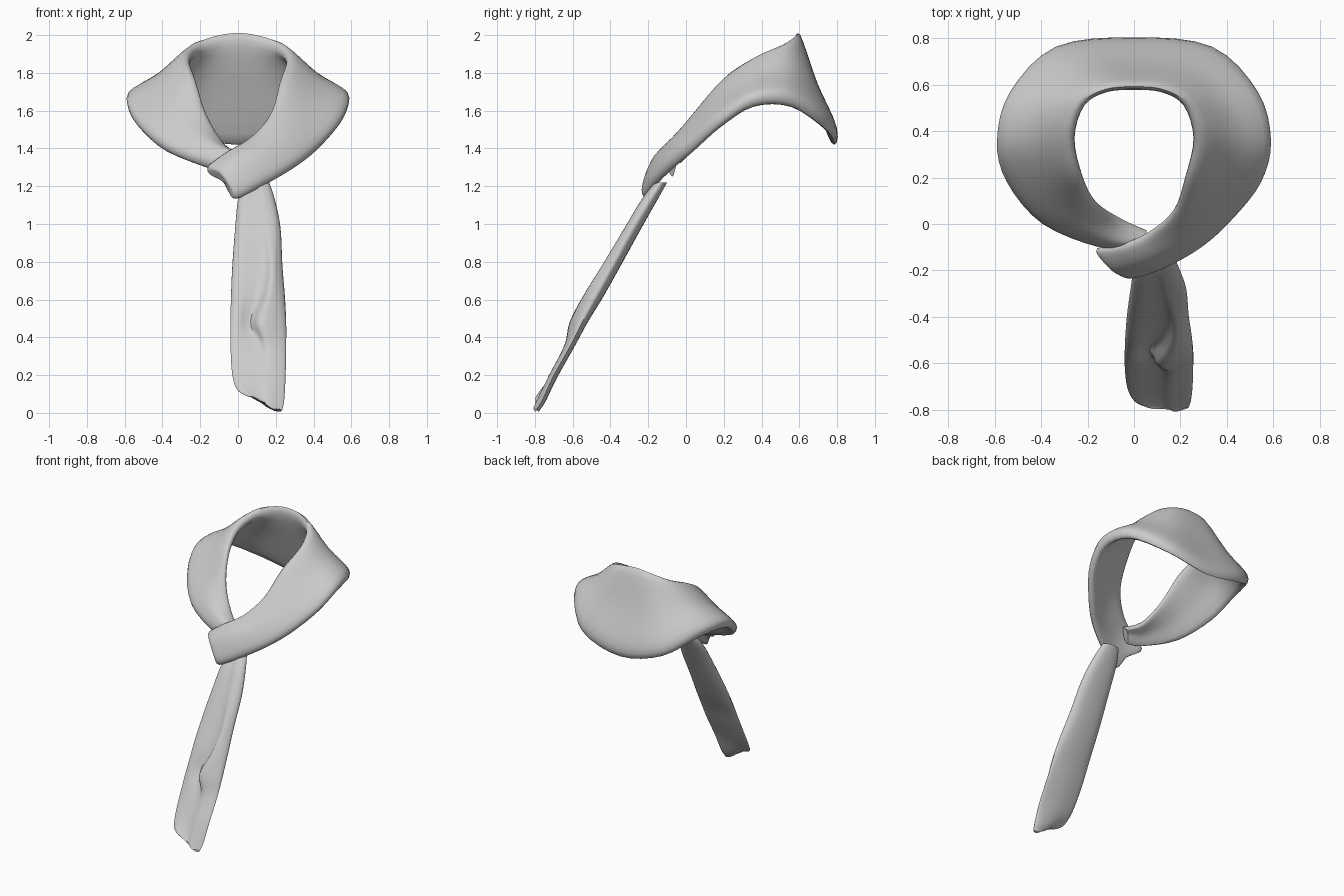
import bpy, bmesh, math
from mathutils import Vector as V

if "Cube" in bpy.data.objects:
    bpy.data.objects.remove(bpy.data.objects["Cube"])

cloth = bpy.data.materials.new("grey cloth")
cloth.diffuse_color = (0.6, 0.6, 0.6, 1)
cloth.use_nodes = True
cloth.node_tree.nodes["Principled BSDF"].inputs["Base Color"].default_value = cloth.diffuse_color


def spline(pts, n, closed):
    """Catmull-Rom samples through the points."""
    m, out = len(pts), []
    for i in range(m if closed else m - 1):
        a, b, c, d = [pts[(i + k) % m] if closed else pts[min(max(i + k, 0), m - 1)]
                      for k in (-1, 0, 1, 2)]
        for j in range(n):
            t = j / n
            out.append(0.5 * (2 * b + (c - a) * t + (2 * a - 5 * b + 4 * c - d) * t * t
                              + (3 * b - a - 3 * c + d) * t ** 3))
    return out if closed else out + [pts[-1]]


def loft(name, rings, along, around):
    """Smooth capped tube through matching cross-sections."""
    rails = [spline(list(r), along, False) for r in zip(*rings)]
    sections = [spline(list(s), around, True) for s in zip(*rails)]
    bm = bmesh.new()
    vs = [[bm.verts.new(p) for p in s] for s in sections]
    k = len(vs[0])
    for a, b in zip(vs, vs[1:]):
        for i in range(k):
            bm.faces.new((a[i], a[(i + 1) % k], b[(i + 1) % k], b[i]))
    bm.faces.new(vs[0])
    bm.faces.new(vs[-1])
    bmesh.ops.recalc_face_normals(bm, faces=bm.faces)
    me = bpy.data.meshes.new(name)
    bm.to_mesh(me)
    bm.free()
    me.materials.append(cloth)
    ob = bpy.data.objects.new(name, me)
    bpy.context.collection.objects.link(ob)
    bpy.ops.object.select_all(action='DESELECT')
    ob.select_set(True)
    bpy.context.view_layer.objects.active = ob
    bpy.ops.object.shade_smooth_by_angle(angle=math.radians(50))
    return ob


# Collar stations: fold ridge (x, y, z) and flap lip (x, y, z)
half = [
    (.255, .20, 1.77, .54, .18, 1.58),
    (.29, .37, 1.885, .582, .36, 1.69),
    (.245, .52, 1.95, .525, .57, 1.69),
    (.14, .59, 1.985, .33, .76, 1.57),
]
left_end = [
    (.05, -.05, 1.36, .00, -.10, 1.30),
    (-.07, .00, 1.42, -.15, -.10, 1.34),
    (-.19, .08, 1.59, -.39, .00, 1.44),
]
right_end = [
    (.20, .05, 1.60, .42, .02, 1.44),
    (.09, -.05, 1.47, .29, -.10, 1.34),
    (-.04, -.11, 1.39, .13, -.19, 1.25),
    (-.15, -.13, 1.31, -.01, -.235, 1.18),
]
mirrored = [(-a, b, c, -d, e, f) for a, b, c, d, e, f in half]
stations = left_end + mirrored + [(0, .605, 2.0, 0, .80, 1.50)] + half[::-1] + right_end


def collar_section(s):
    ridge, lip = V(s[:3]), V(s[3:])
    inward = V((-lip.x, .3 - lip.y, 0)).normalized()
    d = (lip - ridge).normalized()
    n = (inward - d * inward.dot(d)).normalized()
    if n.z > 0:
        n = -n
    t = min(1, max(0, (ridge.z - 1.3) / .6))
    front = max(-.25, min(1, (1.75 - ridge.z) / .35))
    # bulged towards the front, slightly hollow towards the back
    mid = (ridge + lip) / 2 + (V((0, 0, .04)) - inward * .02) * front
    under = lip + inward * .03 - V((0, 0, .045 + .025 * t))
    inner = ridge * .45 + lip * .55 + n * (.03 + .025 * t)
    rim = ridge + inward * .025 - V((0, 0, .03 + .03 * t))
    return [ridge, mid, lip, under, inner, rim]


rings = [collar_section(s) for s in stations]
# rounded tucked end of the overlapping side
centre = sum(rings[-1], V()) / 6
rings.append([p.lerp(centre, .4) + V((-.012, -.004, -.008)) for p in rings[-1]])
loft("collar", rings, 4, 4)

# Hanging tail: height, left x, right x, front y, back y, fold swell, fold position
tail = [
    (1.22, .03, .165, -.165, -.10, 0, .66),
    (1.13, .00, .195, -.235, -.15, 0, .66),
    (.98, -.015, .225, -.325, -.235, 0, .7),
    (.78, -.03, .235, -.435, -.345, .012, .78),
    (.62, -.037, .248, -.52, -.435, .03, .68),
    (.48, -.04, .255, -.58, -.52, .045, .52),
    (.36, -.04, .255, -.635, -.585, .01, .66),
    (.20, -.03, .252, -.725, -.675, 0, .66),
    (.09, .00, .245, -.785, -.735, 0, .66),
    (.045, .06, .235, -.808, -.77, 0, .66),
]


def tail_section(s):
    z, l, r, f, b, swell, u = s
    w, c = r - l, (f + b) / 2
    low = .05 * max(0, 1 - z / .2)          # slanted hem, lowest on the right
    return [V((l, c, z + low)),
            V((l + w * .14, f + .012, z + low)),
            V((l + w * (u - .16), f + .01 + swell * .6, z)),
            V((l + w * u, f - swell * .8, z - low * .5)),
            V((l + w * .9, f + .01 - swell * .3, z - low)),
            V((r, c, z - low * .7)),
            V((l + w * .85, b - .01, z - low)),
            V((l + w * .5, b, z - low * .3)),
            V((l + w * .15, b - .01, z + low))]


loft("tail", [tail_section(s) for s in tail], 4, 3)
